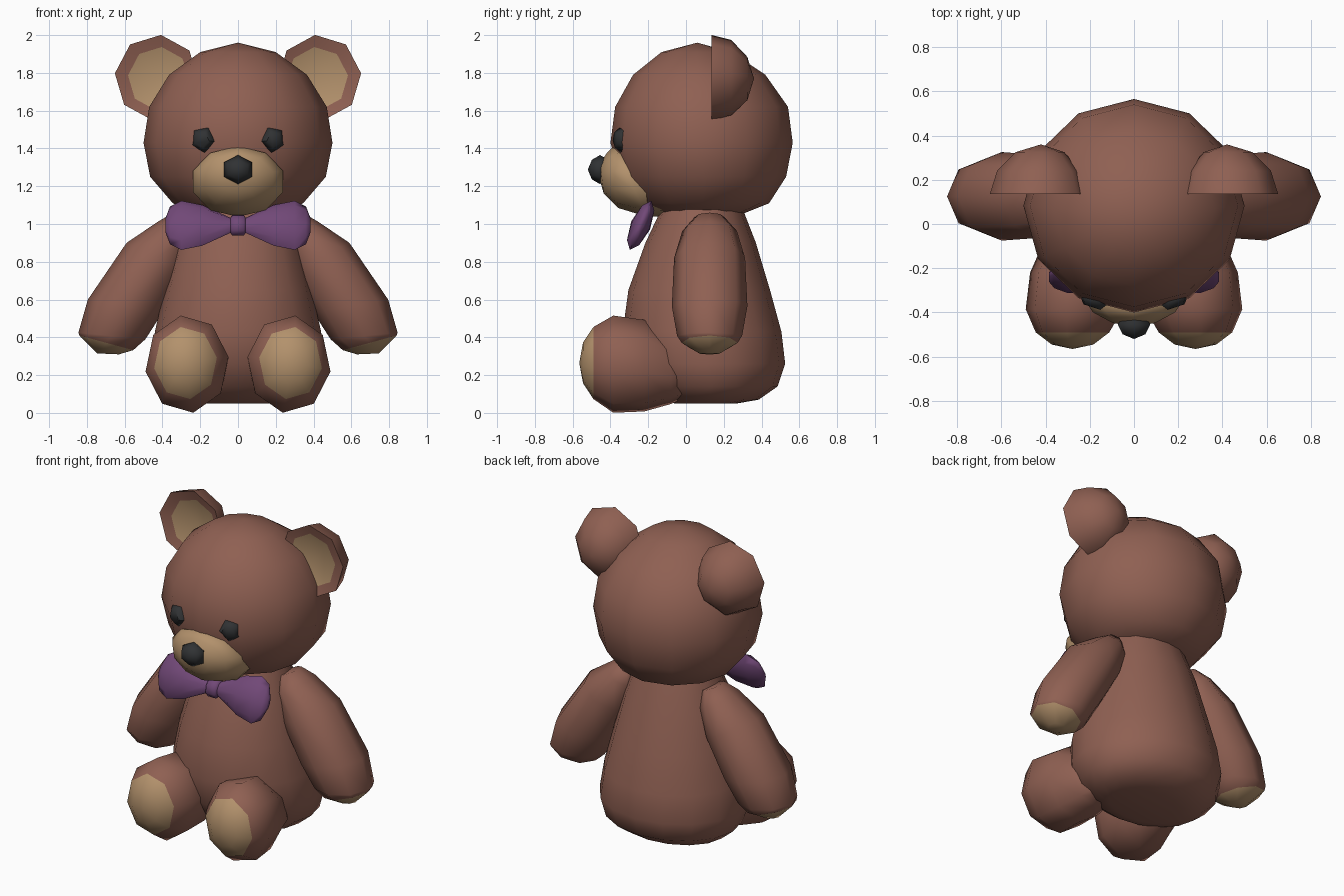
import bpy, bmesh, math
from mathutils import Vector


def material(name, rgb):
    m = bpy.data.materials.new(name)
    m.diffuse_color = (*rgb, 1)
    return m


BROWN = material("brown_fur", (0.275, 0.117, 0.085))
TAN = material("tan_pad", (0.45, 0.285, 0.15))
BLACK = material("dark_button", (0.03, 0.032, 0.034))
PURPLE = material("purple_ribbon", (0.165, 0.065, 0.185))


def loft(name, rings, n, mats, pad_from=99, phase=0.0, side=1, crease=60):
    """Skin elliptical rings (centre, half axis a, half axis b); bands from pad_from take mats[1]."""
    bm = bmesh.new()
    loops = []
    for c, a, b in rings:
        c, a, b = Vector(c), Vector(a), Vector(b)
        loop = []
        for i in range(n):
            t = 2 * math.pi * i / n + phase
            p = c + a * math.cos(t) + b * math.sin(t)
            loop.append(bm.verts.new((p.x * side, p.y, p.z)))
        loops.append(loop)
    for k in range(len(loops) - 1):
        for i in range(n):
            j = (i + 1) % n
            f = bm.faces.new((loops[k][i], loops[k][j], loops[k + 1][j], loops[k + 1][i]))
            f.material_index = int(k >= pad_from)
    bm.faces.new(loops[0])
    bm.faces.new(loops[-1]).material_index = int(len(rings) > pad_from)
    bmesh.ops.remove_doubles(bm, verts=bm.verts, dist=0.003)
    bmesh.ops.recalc_face_normals(bm, faces=bm.faces)
    me = bpy.data.meshes.new(name)
    for f in bm.faces:
        f.smooth = True
    bm.to_mesh(me)
    bm.free()
    for m in mats:
        me.materials.append(m)
    me.set_sharp_from_angle(angle=math.radians(crease))
    ob = bpy.data.objects.new(name, me)
    bpy.context.collection.objects.link(ob)
    return ob


def flat_rings(rows):
    """Rows of z, half width, front y, back y -> horizontal rings."""
    return [((0, (f + k) / 2, z), (rx, 0, 0), (0, (k - f) / 2, 0)) for z, rx, f, k in rows]


def front_rings(rows):
    """Rows of y, centre x, centre z, half width, half height -> upright rings."""
    return [((x, y, z), (rx, 0, 0), (0, 0, rz)) for y, x, z, rx, rz in rows]


# Body: pear shape
loft("body", flat_rings([
    (0.05, 0.24, -0.06, 0.27), (0.07, 0.34, -0.13, 0.385), (0.14, 0.425, -0.22, 0.485),
    (0.26, 0.46, -0.31, 0.525), (0.43, 0.44, -0.335, 0.505), (0.65, 0.39, -0.305, 0.445),
    (0.90, 0.325, -0.215, 0.37), (1.08, 0.26, -0.13, 0.30)]), 16, [BROWN])

# Head: faceted ball, flatter underneath
loft("head", flat_rings([
    (1.04, 0.0, 0.09, 0.09), (1.05, 0.2, -0.11, 0.29), (1.11, 0.345, -0.26, 0.44),
    (1.25, 0.465, -0.35, 0.53), (1.43, 0.50, -0.40, 0.565), (1.62, 0.47, -0.375, 0.54),
    (1.79, 0.365, -0.28, 0.42), (1.91, 0.2, -0.13, 0.24), (1.96, 0.0, 0.06, 0.06)]),
    12, [BROWN])

# Muzzle, tilted to follow the face, and nose
loft("muzzle", [
    ((0, -0.18, 1.21), (0.235, 0, 0), (0, -0.09, 0.17)),
    ((0, -0.295, 1.225), (0.25, 0, 0), (0, -0.09, 0.187)),
    ((0, -0.39, 1.23), (0.195, 0, 0), (0, -0.03, 0.145)),
    ((0, -0.445, 1.24), (0.10, 0, 0), (0, -0.01, 0.08)),
    ((0, -0.46, 1.245), (0, 0, 0), (0, 0, 0))], 10, [TAN], phase=math.pi / 10)
loft("nose", front_rings([
    (-0.40, 0, 1.288, 0.05, 0.045), (-0.455, 0, 1.288, 0.085, 0.077),
    (-0.498, 0, 1.288, 0.06, 0.052), (-0.52, 0, 1.288, 0, 0)]),
    6, [BLACK], phase=math.pi / 2)

# Bow tie: two lobes and a pinched knot, leaning back at the top
bow = []
for x, h, t in [(-0.385, 0.035, 0.015), (-0.36, 0.10, 0.03), (-0.30, 0.13, 0.05),
                (-0.19, 0.108, 0.055), (-0.04, 0.04, 0.03), (-0.03, 0.055, 0.045)]:
    bow.append((x, h, t))
bow += [(-x, h, t) for x, h, t in reversed(bow)]
loft("bow_tie", [((x, -0.24, 0.993), (0, -0.9 * t, 0.4 * t), (0, 0.44 * h, h))
                 for x, h, t in bow], 8, [PURPLE])

for side, word in ((1, "left"), (-1, "right")):
    # Ear: half ball with a dished tan lining
    loft("ear_" + word, front_rings([
        (0.36, 0.42, 1.77, 0, 0), (0.325, 0.425, 1.77, 0.11, 0.115),
        (0.24, 0.43, 1.775, 0.19, 0.20), (0.135, 0.43, 1.775, 0.223, 0.227),
        (0.155, 0.42, 1.77, 0.163, 0.168), (0.19, 0.42, 1.77, 0, 0)]),
        8, [BROWN, TAN], pad_from=4, phase=0.1, side=side, crease=80)

    # Eye: small faceted button, flat edge on top, set into the face
    loft("eye_" + word, [
        ((0.18, -0.30, 1.45), (0.05, 0.018, 0), (0, 0, 0.05)),
        ((0.187, -0.343, 1.447), (0.066, 0.022, 0), (0, 0, 0.07)),
        ((0.192, -0.375, 1.447), (0.04, 0.013, 0), (0, 0, 0.042))],
        5, [BLACK], phase=0.78, side=side)

    # Arm: rings given by outer point, inner point and half depth
    arm = []
    for ox, oz, ix, iz, d in [(0.34, 1.06, 0.22, 1.01, 0.08), (0.42, 1.015, 0.23, 0.91, 0.145),
                              (0.59, 0.90, 0.28, 0.74, 0.188), (0.795, 0.60, 0.40, 0.53, 0.2),
                              (0.845, 0.425, 0.49, 0.39, 0.172), (0.84, 0.41, 0.555, 0.332, 0.148),
                              (0.745, 0.315, 0.63, 0.31, 0.05)]:
        arm.append((((ox + ix) / 2, 0.125, (oz + iz) / 2),
                    ((ox - ix) / 2, 0, (oz - iz) / 2), (0, d, 0)))
    loft("arm_" + word, arm, 8, [BROWN, TAN], pad_from=5, side=side)

    # Leg: stubby, pointing forward, with a tan sole
    loft("leg_" + word, front_rings([
        (0.02, 0.23, 0.21, 0.11, 0.12), (-0.08, 0.24, 0.22, 0.17, 0.175),
        (-0.22, 0.26, 0.25, 0.212, 0.245), (-0.385, 0.27, 0.258, 0.222, 0.26),
        (-0.49, 0.278, 0.264, 0.168, 0.193), (-0.545, 0.278, 0.265, 0.095, 0.11),
        (-0.565, 0.278, 0.265, 0, 0)]),
        8, [BROWN, TAN], pad_from=4, phase=-0.15, side=side)
